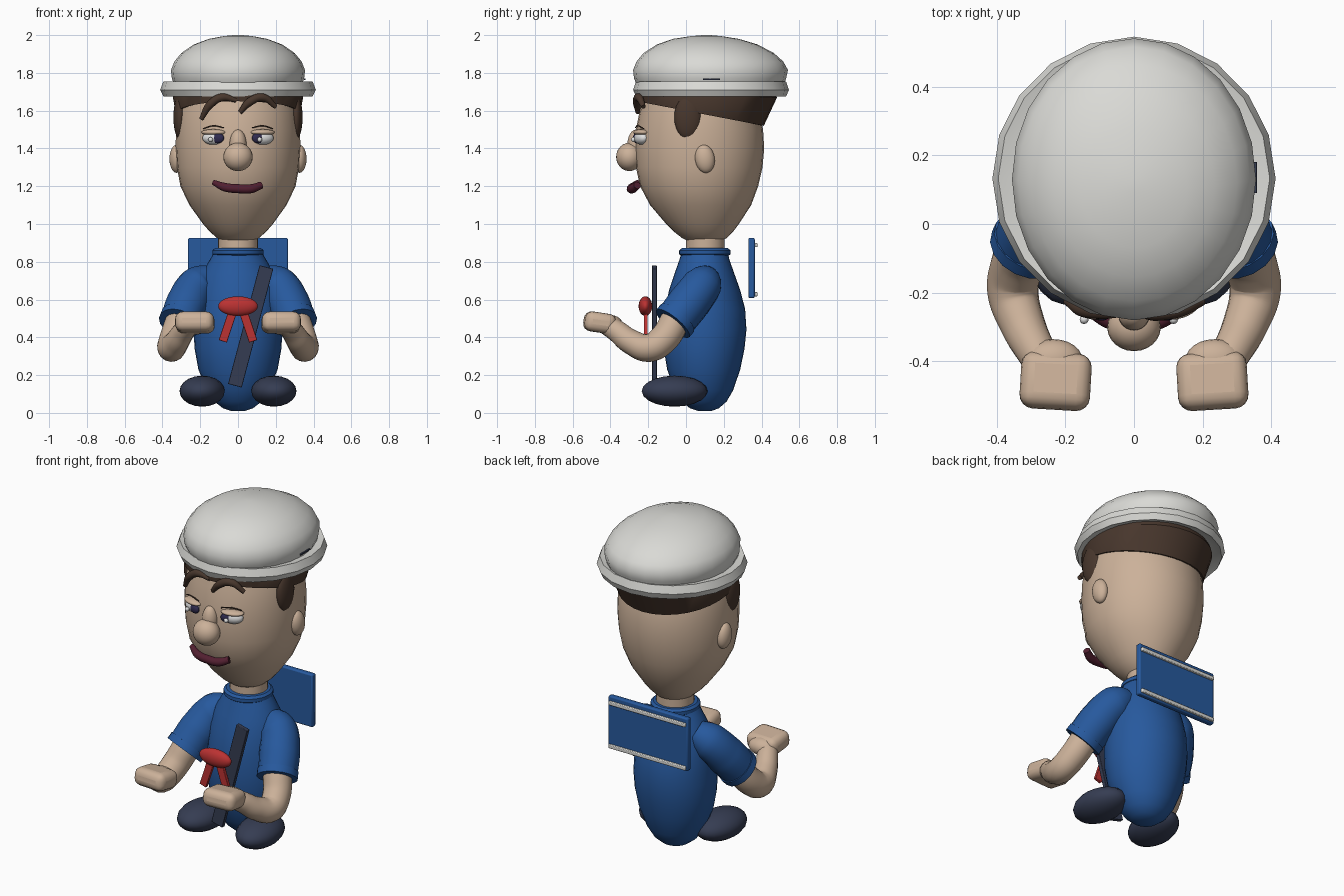
import bpy, bmesh, math
from mathutils import Vector

if "Cube" in bpy.data.objects:
    bpy.data.objects.remove(bpy.data.objects["Cube"])


def mat(name, r, g, b):
    m = bpy.data.materials.new(name)
    m.diffuse_color = (r, g, b, 1)
    m.use_nodes = True
    m.node_tree.nodes["Principled BSDF"].inputs["Base Color"].default_value = m.diffuse_color
    return m


SKIN = mat("skin tan", .60, .44, .32)
BLUE = mat("shirt blue", .02, .10, .34)
NAVY = mat("dark navy", .036, .046, .085)
RED = mat("scarf red", .50, .032, .032)
HAIR = mat("hair brown", .065, .038, .026)
LIP = mat("lip maroon", .085, .014, .03)
CAP = mat("cap grey", .70, .70, .67)
WHITE = mat("eye white", .75, .75, .75)
IRIS = mat("iris indigo", .03, .025, .08)


def finish(o, m, angle=40):
    o.data.materials.clear()
    o.data.materials.append(m)
    bpy.ops.object.select_all(action='DESELECT')
    o.select_set(True)
    bpy.context.view_layer.objects.active = o
    bpy.ops.object.shade_smooth_by_angle(angle=math.radians(angle))
    return o


def loft(name, m, rings, seg=32, angle=40, cap=True):
    """Stack of ellipses (z, half width, front y, back y, optional drop at the back)."""
    bm = bmesh.new()
    loops = []
    for ring in rings:
        z, rx, y0, y1 = ring[:4]
        drop = ring[4] if len(ring) > 4 else 0
        loop = []
        for i in range(seg):
            a = 2 * math.pi * i / seg
            s = math.sin(a)
            loop.append(bm.verts.new((rx * math.cos(a), (y0 + y1) / 2 + (y1 - y0) / 2 * s,
                                      z - drop * (1 + s) / 2)))
        loops.append(loop)
    for a, b in zip(loops, loops[1:]):
        for i in range(seg):
            j = (i + 1) % seg
            bm.faces.new((a[i], a[j], b[j], b[i]))
    if cap:
        bm.faces.new(loops[0][::-1])
        bm.faces.new(loops[-1])
    bmesh.ops.recalc_face_normals(bm, faces=bm.faces)
    me = bpy.data.meshes.new(name)
    bm.to_mesh(me)
    bm.free()
    o = bpy.data.objects.new(name, me)
    bpy.context.collection.objects.link(o)
    return finish(o, m, angle)


def ball(name, m, loc, size, rot=(0, 0, 0), seg=24):
    bpy.ops.mesh.primitive_uv_sphere_add(segments=seg, ring_count=seg // 2, location=loc, rotation=rot)
    o = bpy.context.object
    o.name = name
    o.scale = size
    return finish(o, m, 60)


def box(name, m, loc, size, rot=(0, 0, 0), bevel=.005, seg=2):
    bpy.ops.mesh.primitive_cube_add(size=1, location=loc, rotation=rot)
    o = bpy.context.object
    o.name = name
    o.scale = size
    bpy.ops.object.transform_apply(location=False, rotation=False, scale=True)
    b = o.modifiers.new("bevel", 'BEVEL')
    b.width, b.segments = bevel, seg
    return finish(o, m)


def tube(name, m, pts, res=4):
    """Smooth tube through points (x, y, z, radius)."""
    c = bpy.data.curves.new(name, 'CURVE')
    c.dimensions = '3D'
    c.bevel_depth, c.bevel_resolution, c.resolution_u = 1, res, 8
    c.use_fill_caps = True
    s = c.splines.new('BEZIER')
    s.bezier_points.add(len(pts) - 1)
    for p, q in zip(s.bezier_points, pts):
        p.co, p.radius = q[:3], q[3]
        p.handle_left_type = p.handle_right_type = 'AUTO'
    o = bpy.data.objects.new(name, c)
    bpy.context.collection.objects.link(o)
    bpy.ops.object.select_all(action='DESELECT')
    o.select_set(True)
    bpy.context.view_layer.objects.active = o
    bpy.ops.object.convert(target='MESH')
    o = bpy.context.object
    o.name = name
    return finish(o, m, 50)


# Head, neck and torso
loft("head", SKIN, [(.90, .07, .03, .17), (.925, .11, -.02, .215), (.96, .15, -.065, .25),
                    (1.0, .185, -.105, .28), (1.1, .257, -.19, .345), (1.2, .305, -.243, .382),
                    (1.3, .323, -.265, .405), (1.4, .33, -.27, .414), (1.5, .329, -.265, .408),
                    (1.6, .318, -.245, .385), (1.7, .29, -.22, .35)])
loft("neck", SKIN, [(.80, .105, 0, .205), (.96, .105, 0, .205)])
loft("torso", BLUE, [(.01, .035, .065, .135), (.025, .08, .02, .175), (.06, .125, -.02, .215),
                     (.12, .165, -.06, .25), (.23, .21, -.1, .287), (.34, .23, -.118, .31),
                     (.44, .235, -.12, .32), (.55, .228, -.11, .313), (.65, .215, -.09, .287),
                     (.74, .19, -.06, .255), (.81, .15, -.035, .23), (.86, .12, -.02, .22)])
loft("collar", BLUE, [(.83, .122, -.022, .222), (.84, .136, -.036, .236), (.86, .136, -.036, .236),
                      (.872, .122, -.022, .222)])

# Cap with a flared band
loft("cap_band", CAP, [(1.70, .33, -.2, .47), (1.675, .395, -.265, .53), (1.71, .412, -.28, .545),
                       (1.755, .395, -.265, .53), (1.74, .33, -.2, .47)], 20, 25)
loft("cap_dome", CAP, [(1.74, .34, -.262, .52), (1.77, .35, -.275, .53), (1.815, .355, -.28, .54),
                       (1.86, .337, -.262, .515), (1.905, .30, -.225, .465), (1.95, .235, -.155, .38),
                       (1.98, .155, -.07, .28), (1.995, .075, .03, .185), (2.0, .02, .09, .13)], 24, 60)
box("cap_tab", NAVY, (.353, .135, 1.767), (.009, .09, .008), bevel=.001)

# Hair under the cap
loft("hair", HAIR, [(1.655, .30, -.22, .37, .13), (1.65, .33, -.262, .412, .13),
                    (1.70, .347, -.265, .482, .03), (1.72, .33, -.24, .46)])
tube("fringe_curl_left", HAIR, [(-.195, -.225, 1.555, .012), (-.145, -.25, 1.635, .022),
                                (-.085, -.255, 1.67, .022), (-.01, -.255, 1.655, .012)])
tube("fringe_curl_right", HAIR, [(.01, -.255, 1.59, .012), (.06, -.26, 1.645, .022),
                                 (.13, -.25, 1.67, .022), (.2, -.225, 1.62, .012)])

# Nose and mouth
ball("nose_tip", SKIN, (0, -.30, 1.355), (.078, .07, .075))
ball("nose_bridge", SKIN, (0, -.265, 1.42), (.045, .045, .08))
tube("mouth", LIP, [(-.13, -.255, 1.22, .014), (-.07, -.283, 1.195, .023), (0, -.29, 1.187, .024),
                    (.07, -.283, 1.187, .024), (.122, -.258, 1.205, .02)])

# Parts on both sides
for s, side in ((-1, "left"), (1, "right")):
    ball("ear_" + side, SKIN, (s * .325, .10, 1.345), (.038, .052, .075), (.15, 0, 0))
    ball("sideburn_" + side, HAIR, (s * .308, .01, 1.565), (.034, .072, .115))
    # Eye with lids and lash
    ball("eye_" + side, WHITE, (s * .13, -.235, 1.455), (.06, .036, .036), (0, 0, s * .3))
    ball("iris_" + side, IRIS, (s * .108, -.261, 1.455), (.036, .018, .028), (0, 0, s * .3), 16)
    ball("upper_lid_" + side, SKIN, (s * .13, -.237, 1.485), (.066, .038, .017), (0, 0, s * .3))
    ball("eye_glint_" + side, WHITE, (s * .13 - .015, -.284 + .006, 1.447), (.013, .013, .013), seg=12)
    tube("lash_" + side, HAIR, [(s * .185, -.225, 1.505, .003), (s * .13, -.255, 1.52, .004),
                                (s * .075, -.268, 1.51, .003)], 1)
    # Sleeve, cuff, arm and fist
    tube("sleeve_" + side, BLUE, [(s * .14, .11, .715, .075), (s * .21, .085, .675, .105),
                                  (s * .27, .01, .575, .112), (s * .305, -.06, .485, .108)], 6)
    tube("cuff_" + side, BLUE, [(s * .298, -.045, .503, .114), (s * .31, -.07, .473, .114)], 6)
    tube("arm_" + side, SKIN, [(s * .30, -.05, .50, .08), (s * .34, -.12, .39, .078),
                               (s * .352, -.195, .345, .075), (s * .325, -.29, .375, .066),
                               (s * .285, -.37, .435, .058), (s * .25, -.43, .47, .05)], 6)
    box("fist_" + side, SKIN, (s * .228, -.457, .478), (.205, .165, .105), (-.15, 0, s * .06), .04, 4)
    ball("fist_heel_" + side, SKIN, (s * .235, -.395, .465), (.085, .06, .052))
    # Shoe and scarf tail
    ball("shoe_" + side, NAVY, (s * .19, -.06, .115), (.12, .175, .082), (0, 0, s * .08), 20)
    box("scarf_tail_" + side, RED, (s * .055, -.213, .455), (.045, .02, .16), (0, -s * .32, 0), .003)

# Scarf knot and sash
ball("scarf_knot", RED, (0, -.215, .565), (.105, .036, .052))
box("sash", NAVY, (.067, -.167, .458), (.075, .025, .65), (0, math.atan2(.17, .64), 0), .003)

# Back panel with two rails
box("back_panel", BLUE, (0, .347, .767), (.53, .034, .318), bevel=.008)
for z, name in ((.888, "upper"), (.628, "lower")):
    box("panel_rail_" + name, CAP, (0, .369, z), (.51, .018, .022), bevel=.004)
